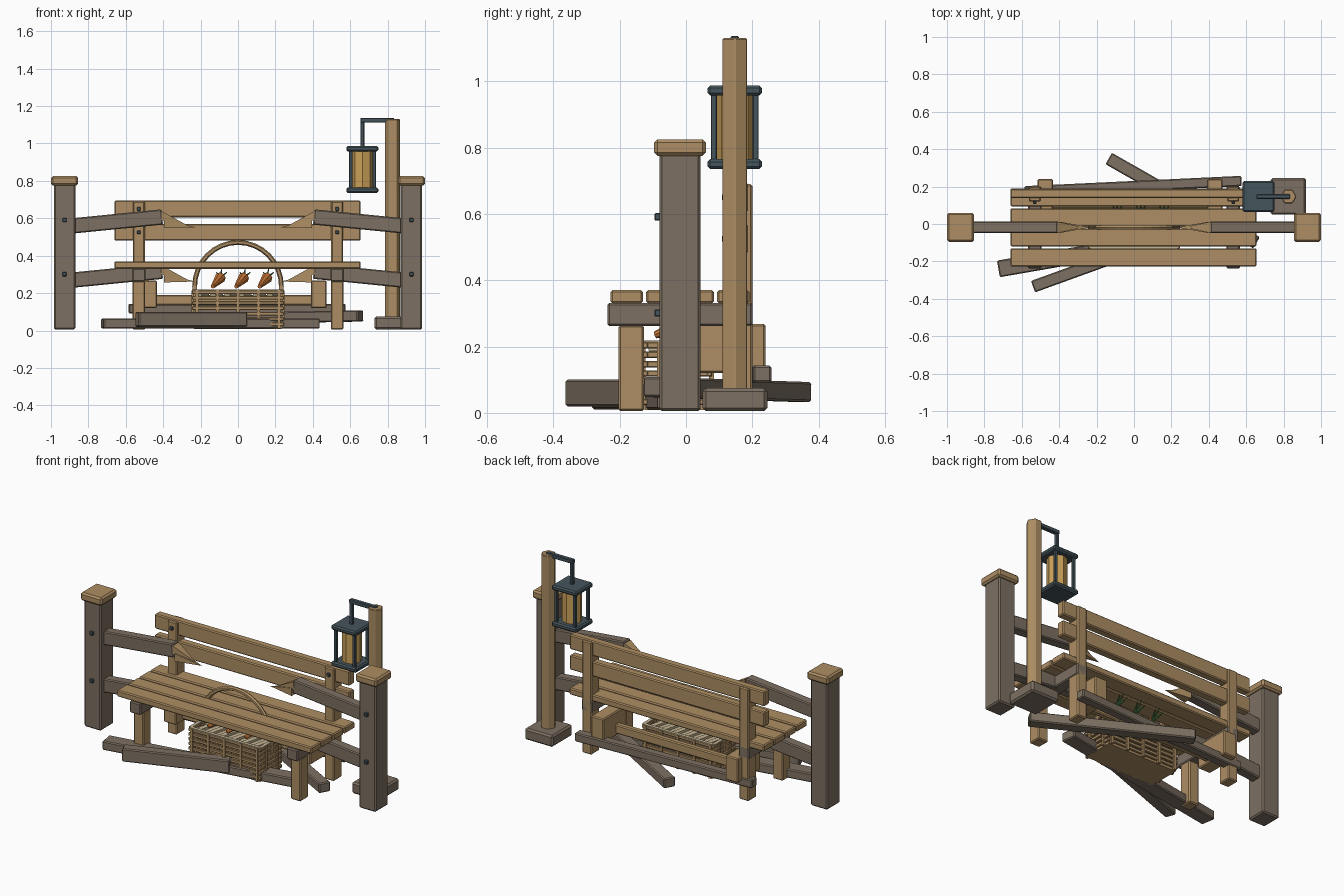
import bpy, bmesh, math
from mathutils import Vector, Matrix

if "Cube" in bpy.data.objects:
    bpy.data.objects.remove(bpy.data.objects["Cube"])


def mat(name, col):
    m = bpy.data.materials.new(name)
    m.diffuse_color = (*col, 1)
    m.use_nodes = True
    m.node_tree.nodes["Principled BSDF"].inputs["Base Color"].default_value = m.diffuse_color
    return m


TAN = mat("tan_wood", (0.42, 0.27, 0.125))
GRAY = mat("weathered_wood", (0.205, 0.162, 0.122))
IRON = mat("dark_iron", (0.06, 0.09, 0.105))
AMBER = mat("amber_glass", (0.60, 0.36, 0.10))
ORANGE = mat("carrot_orange", (0.60, 0.19, 0.04))
GREEN = mat("leaf_green", (0.06, 0.19, 0.06))
STRAW = mat("pale_straw", (0.56, 0.46, 0.29))


def finish(bm, name, m, bevel=0.0):
    bmesh.ops.recalc_face_normals(bm, faces=bm.faces)
    me = bpy.data.meshes.new(name)
    bm.to_mesh(me)
    bm.free()
    me.materials.append(m)
    ob = bpy.data.objects.new(name, me)
    bpy.context.collection.objects.link(ob)
    if bevel:
        b = ob.modifiers.new("bevel", "BEVEL")
        b.width, b.segments = bevel, 1
    return ob


def box(name, x, y, z, m, bevel=0.006):
    """Box from (min, max) ranges."""
    bm = bmesh.new()
    bmesh.ops.create_cube(bm, size=1)
    for v in bm.verts:
        v.co = [(r[0] + r[1]) / 2 + c * (r[1] - r[0]) for r, c in zip((x, y, z), v.co)]
    return finish(bm, name, m, bevel)


def around(c, h):
    return (c - h, c + h)


def beam(name, a, b, width, height, m, bevel=0.006):
    """Square beam whose axis runs from a to b."""
    a, b = Vector(a), Vector(b)
    d = (b - a).normalized()
    side = Vector((0, 0, 1)).cross(d).normalized()
    up = d.cross(side)
    bm = bmesh.new()
    bmesh.ops.create_cube(bm, size=1)
    for v in bm.verts:
        v.co = (a + b) / 2 + d * v.co.x * (b - a).length + side * v.co.y * width + up * v.co.z * height
    return finish(bm, name, m, bevel)


def cone(name, a, b, r1, r2, sides, m, bevel=0.0, spin=0.0):
    a, b = Vector(a), Vector(b)
    d = b - a
    bm = bmesh.new()
    bmesh.ops.create_cone(bm, cap_ends=True, segments=sides, radius1=r1, radius2=r2, depth=d.length)
    bm.transform(Matrix.Translation((a + b) / 2) @ d.to_track_quat('Z', 'Y').to_matrix().to_4x4()
                 @ Matrix.Rotation(spin, 4, 'Z'))
    return finish(bm, name, m, bevel)


def splinter(name, base, tip):
    """Sharp wedge of torn wood: rectangular root and one point."""
    bm = bmesh.new()
    x, y, z = base
    root = [bm.verts.new((x, y + j, z + k)) for j, k in ((-.03, -.018), (.03, -.018), (.03, .03), (-.03, .03))]
    p = bm.verts.new(tip)
    bm.faces.new(root)
    for i in range(4):
        bm.faces.new((root[i], root[(i + 1) % 4], p))
    return finish(bm, name, TAN)


# Broken fence: posts, caps, rails, splinters and nails on both sides
FY = -0.018
for s, side in ((-1, "left"), (1, "right")):
    px = s * 0.927
    box(f"fence_post_{side}", around(px, .057), around(FY, .062), (0.005, 0.785), GRAY, 0.008)
    box(f"fence_cap_{side}", around(px, .072), around(FY, .078), (0.775, 0.825), TAN, 0.01)
    for z, lvl in ((0.56, "upper"), (0.27, "lower")):
        beam(f"fence_rail_{lvl}_{side}", (s * .88, FY, z), (s * .405, FY, z + .047), .062, .082, GRAY)
        splinter(f"splinter_{lvl}_{side}", (s * .395, FY, z + .005), (s * .23, FY, z - .008))
        splinter(f"short_splinter_{lvl}_{side}", (s * .408, FY, z + .048), (s * .27, FY, z + .002))
        box(f"fence_nail_{lvl}_{side}", around(px, .011), (-.095, -.075), around(z + .031, .011), IRON, .003)

# Bench seat
for i in range(4):
    y0 = -0.227 + i * 0.107
    box(f"seat_plank_{i}", (-.66, .655), (y0, y0 + .097), (.33, .37), TAN)

# Bench frame: bearers, front legs, back uprights, lower blocks
for s, side in ((-1, "left"), (1, "right")):
    x = s * 0.53
    box(f"seat_bearer_{side}", around(x, .036), (-.237, .2), (.262, .332), GRAY)
    box(f"front_leg_{side}", around(x, .034), (-.203, -.127), (.005, .265), TAN)
    box(f"back_upright_{side}", around(x, .032), (.12, .2), (.005, .69), TAN)
    bx = -0.475 if s < 0 else 0.432
    box(f"rear_block_{side}", around(bx, .042), (.02, .24), (.12, .268), TAN)
    for z in (.65, .525):
        box(f"bench_nail_{side}", around(x, .01), (.108, .125), around(z, .01), IRON, .003)
for z0 in (.48, .605):
    box("backrest_board", (-.66, .655), (.138, .187), (z0, z0 + .09), TAN)
box("stretcher", (-.47, .44), (.082, .12), (.135, .19), TAN)

# Fallen beams on the ground
beam("fallen_beam_rear", (-.585, .175, .117), (.575, .23, .117), .055, .052, GRAY)
beam("fallen_beam_cross", (-.135, .35, .063), (.655, -.10, .078), .07, .06, GRAY)
beam("fallen_beam_long", (-.725, -.24, .038), (.43, -.04, .038), .09, .055, GRAY)
beam("fallen_beam_front", (-.54, -.335, .06), (.04, -.125, .06), .065, .08, GRAY)

# Basket: floor, woven slats, stakes, straw and hoop handle
X, Y0, Y1 = .235, -.122, .07
box("basket_floor", (-X, X), (Y0, Y1), (.008, .022), TAN, 0)
for i in range(7):
    z = around(.033 + i * .0285, .0095)
    for y in (Y0, Y1):
        box("basket_long_slat", (-X - .01, X + .01), around(y, .008), z, TAN, .003)
    for x in (-X, X):
        box("basket_end_slat", around(x, .008), (Y0, Y1), z, TAN, .003)
for i in range(5):
    x = -.22 + i * .11
    for y in (Y0 - .007, Y1 + .007):
        box("basket_stake", around(x, .008), around(y, .007), (.01, .215), TAN, 0)
for s in (-1, 1):
    for y in (-.08, .03):
        box("basket_end_stake", around(s * (X + .007), .006), around(y, .008), (.01, .215), TAN, 0)
box("straw_bed", (-X + .01, X - .01), (Y0 + .01, Y1 - .01), (.17, .188), STRAW, 0)
for i in range(6):
    x = -.19 + i * .076
    beam("straw_strip", (x - .02, Y0 + .012, .195), (x + .02, Y1 - .012, .195), .03, .014, STRAW, 0)
for y in (Y0, Y1):
    box("pale_rim", (-X, X), around(y, .01), (.213, .219), STRAW, 0)
for x in (-X, X):
    box("pale_rim_end", around(x, .01), (Y0, Y1), (.213, .219), STRAW, 0)

bm = bmesh.new()
rings = []
for i in range(17):
    a = math.pi * i / 16
    rings.append([bm.verts.new(((.232 + .013 * math.cos(t)) * math.cos(a), -.019 + .013 * math.sin(t),
                                .235 + (.236 + .013 * math.cos(t)) * math.sin(a)))
                  for t in (math.tau * k / 6 for k in range(6))])
for p, q in zip(rings, rings[1:]):
    for k in range(6):
        bm.faces.new((p[k], p[(k + 1) % 6], q[(k + 1) % 6], q[k]))
bm.faces.new(rings[0])
bm.faces.new(rings[-1])
finish(bm, "basket_handle", TAN)
for s in (-1, 1):
    box("handle_foot", around(s * .232, .012), around(-.019, .012), (.15, .24), TAN, 0)

# Carrots leaning back with leafy tops
for i in range(3):
    x = -.115 + i * .125
    tip, top = Vector((x - .02, -.092, .235)), Vector((x + .02, .03, .282))
    cone("carrot", tip, top, .011, .03, 8, ORANGE)
    cone("carrot_crown", top, top + (top - tip) * .1, .03, .014, 8, ORANGE)
    for j in (-1, 0, 1):
        cone("carrot_leaf", top + Vector((0, .008, 0)),
             top + Vector((.008 + j * .028, .08, .045 - abs(j) * .015)), .009, .002, 5, GREEN)

# Lamp post with base, iron arm and hanging lantern
LX, LY = .665, .147
box("lamp_base", (.73, .92), (.05, .245), (.005, .075), GRAY, .01)
cone("lamp_post", (.826, LY, .07), (.826, LY, 1.13), .043, .043, 6, TAN, .004, math.pi / 6 + math.pi / 3)
box("lamp_arm", (LX - .011, .835), around(LY, .013), (1.112, 1.137), IRON, .004)
box("lamp_drop", around(LX, .01), around(LY, .01), (.98, 1.125), IRON, .003)
for z0 in (.735, .957):
    box("lantern_plate", around(LX, .085), around(LY, .082), (z0, z0 + .03), IRON, .008)
for sx in (-1, 1):
    for sy in (-1, 1):
        box("lantern_bar", around(LX + sx * .063, .009), around(LY + sy * .063, .009), (.76, .96), IRON, .002)
cone("lantern_glass", (LX, LY, .762), (LX, LY, .96), .056, .056, 8, AMBER)
